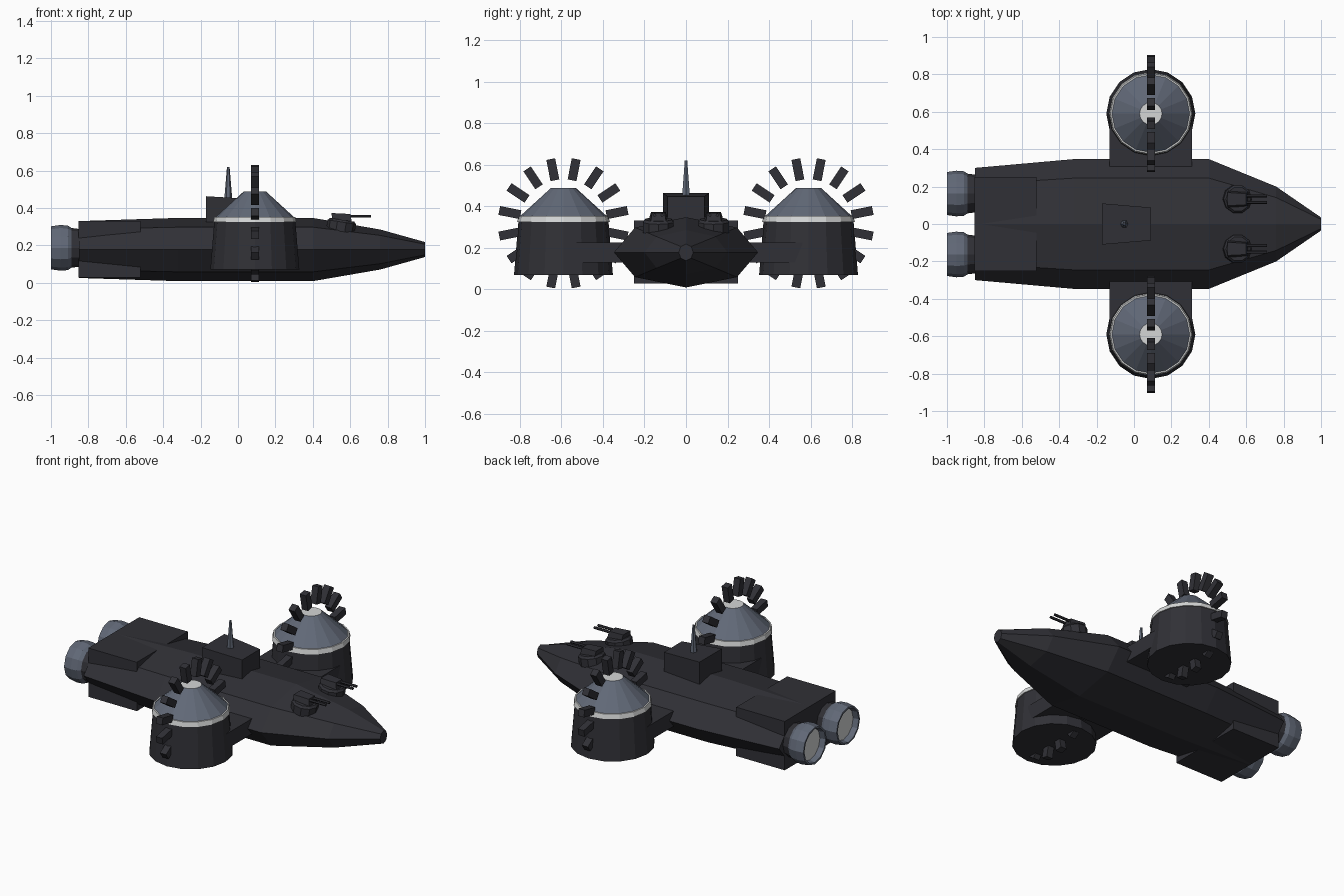
import bpy, bmesh, math
from mathutils import Matrix, Vector

if "Cube" in bpy.data.objects:
    bpy.data.objects.remove(bpy.data.objects["Cube"])


def material(name, rgb):
    m = bpy.data.materials.new(name)
    m.diffuse_color = (*rgb, 1)
    m.use_nodes = True
    m.node_tree.nodes["Principled BSDF"].inputs["Base Color"].default_value = m.diffuse_color
    return m


HULL = material("charcoal hull", (0.030, 0.030, 0.037))
SLATE = material("slate metal", (0.120, 0.140, 0.185))
LIGHT = material("pale grey", (0.66, 0.67, 0.67))


def finish(name, bm, mats):
    bmesh.ops.recalc_face_normals(bm, faces=bm.faces)
    mesh = bpy.data.meshes.new(name)
    bm.to_mesh(mesh)
    bm.free()
    for m in mats:
        mesh.materials.append(m)
    ob = bpy.data.objects.new(name, mesh)
    bpy.context.collection.objects.link(ob)
    return ob


def loft(name, rings, mats, bands=None):
    """Skin a list of point rings, capped; bands gives a material index per band plus two caps."""
    bm = bmesh.new()
    vs = [[bm.verts.new(p) for p in r] for r in rings]
    n = len(vs[0])
    bands = bands or [0] * (len(rings) + 1)
    for k in range(len(vs) - 1):
        for i in range(n):
            j = (i + 1) % n
            f = bm.faces.new((vs[k][i], vs[k][j], vs[k + 1][j], vs[k + 1][i]))
            f.material_index = bands[k]
    bm.faces.new(vs[0]).material_index = bands[-2]
    bm.faces.new(vs[-1]).material_index = bands[-1]
    return finish(name, bm, mats)


def ring_z(x, y, z, r, n, turn=0.0):
    return [(x + r * math.cos(turn + math.tau * i / n),
             y + r * math.sin(turn + math.tau * i / n), z) for i in range(n)]


def ring_x(x, y, z, ry, rz, n, turn=0.0):
    return [(x, y + ry * math.cos(turn + math.tau * i / n),
             z + rz * math.sin(turn + math.tau * i / n)) for i in range(n)]


def box(name, lo, hi, mat):
    rings = [[(lo[0], lo[1], z), (hi[0], lo[1], z), (hi[0], hi[1], z), (lo[0], hi[1], z)]
             for z in (lo[2], hi[2])]
    return loft(name, rings, [mat])


# Eight-sided hull: x, half width, half height
stations = [(-0.85, 0.30, 0.152), (-0.32, 0.347, 0.169), (0.40, 0.347, 0.169),
            (0.76, 0.20, 0.107), (1.0, 0.035, 0.04)]
loft("hull", [ring_x(x, 0, 0.178, w, h, 8) for x, w, h in stations], [HULL])

# Rear armour block that breaks through the hull above and below
box("stern_block", (-0.853, -0.25, 0.028), (-0.52, 0.25, 0.331), HULL)

# Command bridge with sloping roof and narrower front
bridge = [[(-0.17, -0.11, 0.30), (0.09, -0.088, 0.30), (0.09, 0.088, 0.30), (-0.17, 0.11, 0.30)],
          [(-0.17, -0.11, 0.463), (0.09, -0.088, 0.447), (0.09, 0.088, 0.447), (-0.17, 0.11, 0.463)]]
loft("bridge", bridge, [HULL])
loft("antenna", [ring_z(-0.052, 0, 0.44, 0.022, 6), ring_z(-0.052, 0, 0.62, 0.007, 6)], [SLATE])

for s, side in ((-1, "right"), (1, "left")):
    # Engine nozzle with recessed pale exhaust
    prof = [(-0.84, 0.100), (-0.89, 0.106), (-0.91, 0.119), (-0.95, 0.122),
            (-1.0, 0.115), (-1.0, 0.104), (-0.965, 0.098)]
    loft(side + "_engine", [ring_x(x, s * 0.163, 0.187, r, r, 12) for x, r in prof],
         [HULL, SLATE, LIGHT], [0, 1, 1, 1, 1, 1, 0, 2])

    # Pylon joining pod to hull
    y0, y1 = sorted((s * 0.20, s * 0.56))
    box(side + "_pylon", (-0.13, y0, 0.13), (0.31, y1, 0.225), HULL)

    # Pod: tapered drum, pale band, slate cone, pale cap
    px, py, pz = 0.09, s * 0.59, 0.318
    prof = [(0.07, 0.238), (0.325, 0.217), (0.325, 0.223), (0.353, 0.216),
            (0.353, 0.208), (0.488, 0.06)]
    loft(side + "_pod", [ring_z(px, py, z, r, 16) for z, r in prof],
         [HULL, SLATE, LIGHT], [0, 2, 2, 2, 1, 0, 2])

    # Upright ring of sixteen radial blocks
    bm = bmesh.new()
    for i in range(16):
        a = math.tau * (i + 0.5) / 16
        m = (Matrix.Translation((px, py, pz)) @ Matrix.Rotation(a, 4, 'X')
             @ Matrix.Translation((0, 0, 0.263)) @ Matrix.Diagonal((0.042, 0.043, 0.104, 1)))
        bmesh.ops.create_cube(bm, size=1, matrix=m)
    finish(side + "_pod_blocks", bm, [HULL])

    # Gun turret: tilted base, wedge house, twin barrels
    tx, ty = 0.555, s * 0.133
    tilt = Matrix.Translation((tx, ty, 0.325)) @ Matrix.Rotation(math.radians(9), 4, 'Y')
    base = [[tilt @ Vector(p) for p in ring_z(0, 0, z, r, 10)]
            for z, r in ((-0.05, 0.077), (0.0, 0.077), (0.012, 0.066))]
    loft(side + "_turret_base", base, [HULL])
    house = [[(tx - 0.05, ty - 0.05, 0.325), (tx + 0.055, ty - 0.038, 0.32),
              (tx + 0.055, ty + 0.038, 0.32), (tx - 0.05, ty + 0.05, 0.325)],
             [(tx - 0.055, ty - 0.035, 0.373), (tx + 0.045, ty - 0.03, 0.368),
              (tx + 0.045, ty + 0.03, 0.368), (tx - 0.055, ty + 0.035, 0.373)]]
    loft(side + "_turret_house", house, [HULL])
    for k, d in enumerate((-0.018, 0.018)):
        loft(f"{side}_turret_barrel_{k + 1}",
             [ring_x(x, ty + d, 0.357, 0.008, 0.008, 6) for x in (tx + 0.03, 0.71)], [HULL])
